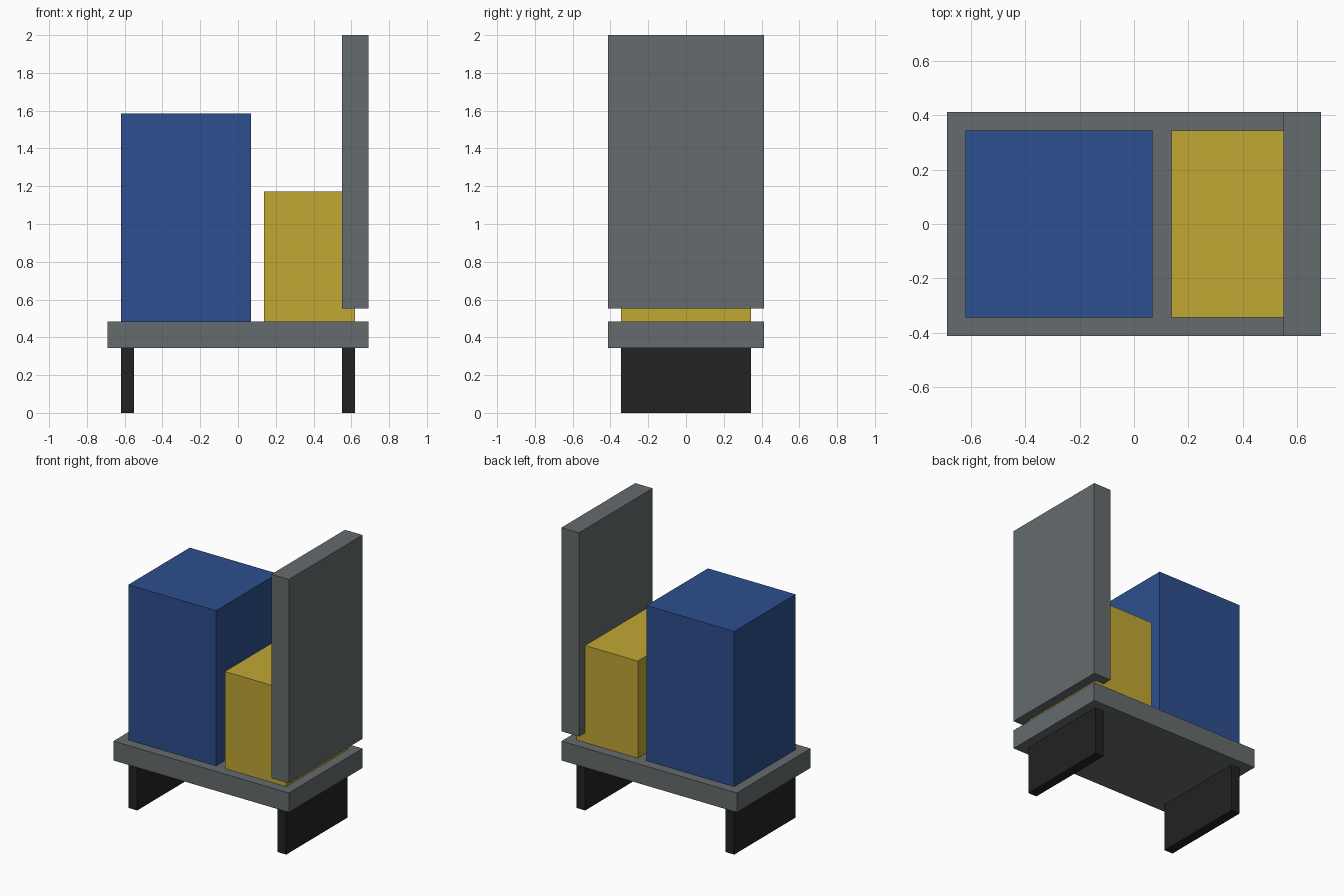
import bpy

if "Cube" in bpy.data.objects:
    bpy.data.objects.remove(bpy.data.objects["Cube"])

U = 2 / 29  # module size: the model is 29 modules tall


def material(name, rgb):
    """Flat colour from 0-255 sRGB values."""
    mat = bpy.data.materials.new(name)
    lin = [((c / 255 + 0.055) / 1.055) ** 2.4 for c in rgb]
    mat.diffuse_color = (*lin, 1)
    mat.use_nodes = True
    mat.node_tree.nodes["Principled BSDF"].inputs["Base Color"].default_value = mat.diffuse_color
    return mat


grey = material("slate grey", (101, 107, 109))
blue = material("blue", (44, 79, 142))
yellow = material("mustard yellow", (193, 167, 52))
black = material("black", (34, 34, 34))


def box(name, x, y, z, mat):
    """Box from x range, half depth y and z range, all in modules."""
    bpy.ops.mesh.primitive_cube_add(size=1)
    ob = bpy.context.object
    ob.name = name
    for v in ob.data.vertices:
        v.co = (x[v.co.x > 0] * U, (y if v.co.y > 0 else -y) * U, z[v.co.z > 0] * U)
    ob.data.materials.append(mat)
    return ob


# Supports
box("left_support", (-9, -8), 5, (0, 5), black)
box("right_support", (8, 9), 5, (0, 5), black)

# Platform
box("platform", (-10, 10), 6, (5, 7), grey)

# Blocks standing on the platform
box("tall_block", (-9, 1), 5, (7, 23), blue)
box("low_block", (2, 9), 5, (7, 17), yellow)

# Upright end panel, raised slightly above the platform
box("end_panel", (8, 10), 6, (8, 29), grey)
